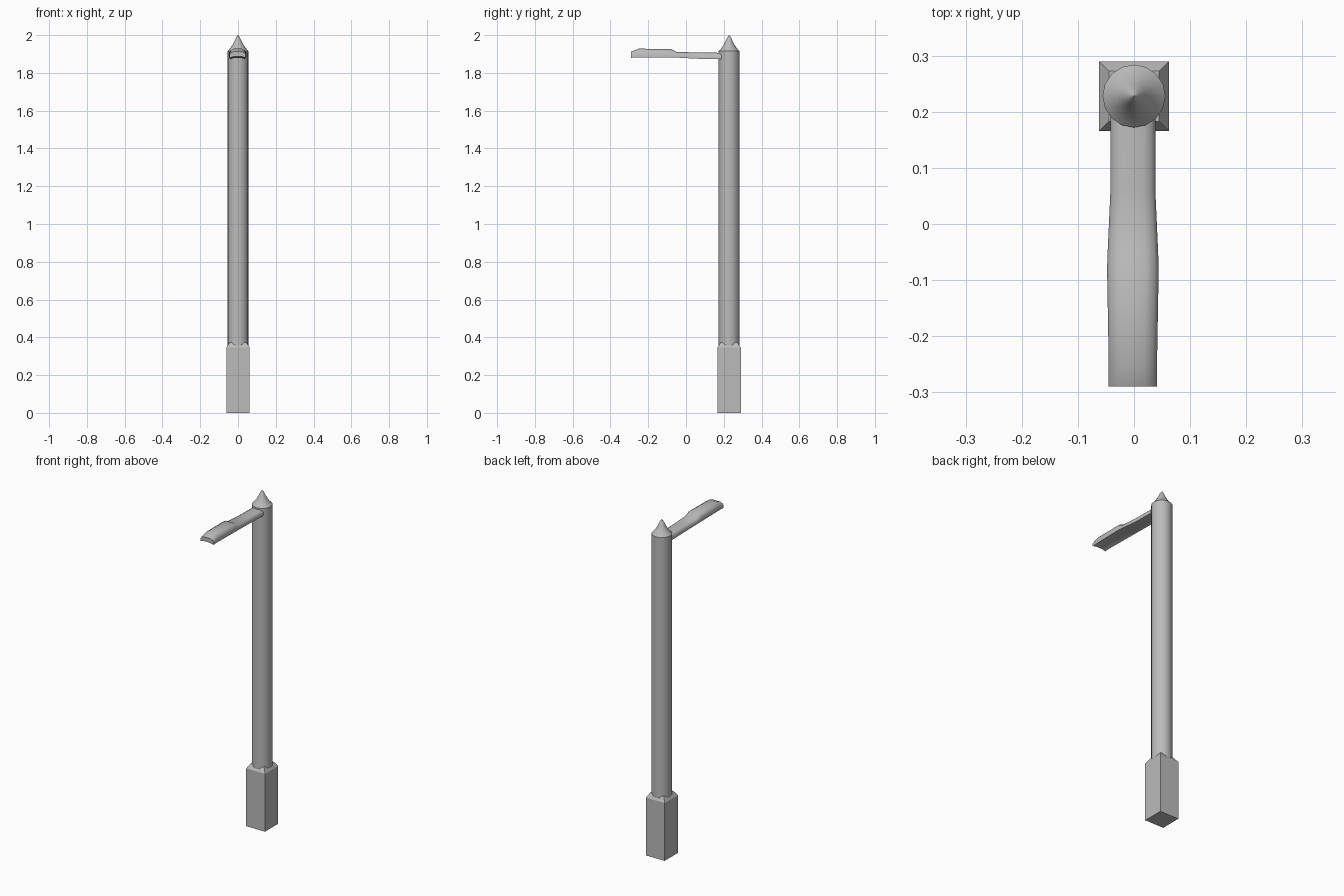
import bpy, bmesh, math

if "Cube" in bpy.data.objects:
    bpy.data.objects.remove(bpy.data.objects["Cube"])

PY = 0.228  # pole centre in y
metal = bpy.data.materials.new("grey_metal")
metal.diffuse_color = (0.5, 0.5, 0.5, 1)
metal.use_nodes = True
metal.node_tree.nodes["Principled BSDF"].inputs["Base Color"].default_value = metal.diffuse_color


def loft(name, rings, angle):
    """Skin a list of equal-length point rings and cap both ends."""
    bm = bmesh.new()
    loops = [[bm.verts.new(p) for p in ring] for ring in rings]
    for a, b in zip(loops, loops[1:]):
        for i in range(len(a)):
            j = (i + 1) % len(a)
            bm.faces.new((a[i], a[j], b[j], b[i]))
    bm.faces.new(loops[0])
    bm.faces.new(loops[-1])
    bmesh.ops.recalc_face_normals(bm, faces=bm.faces)
    mesh = bpy.data.meshes.new(name)
    bm.to_mesh(mesh)
    bm.free()
    mesh.materials.append(metal)
    ob = bpy.data.objects.new(name, mesh)
    bpy.context.collection.objects.link(ob)
    bpy.ops.object.select_all(action='DESELECT')
    ob.select_set(True)
    bpy.context.view_layer.objects.active = ob
    bpy.ops.object.shade_smooth_by_angle(angle=math.radians(angle))
    return ob


def circle(r, z, n=16):
    return [(r * math.cos(math.tau * i / n), PY + r * math.sin(math.tau * i / n), z)
            for i in range(n)]


def square(h, z):
    return [(sx * h, PY + sy * h, z) for sx, sy in ((-1, -1), (1, -1), (1, 1), (-1, 1))]


def arm_section(y, w, bottom, top):
    """Rounded top, flat sides, shallow arched underside."""
    h = top - bottom
    half = [(1, 0), (1, 0.5), (0.85, 0.8), (0.5, 1)]
    right = [(w * u, bottom + h * v) for u, v in half]
    left = [(-x, z) for x, z in reversed(right)]
    under = [(-0.5 * w, bottom + 0.2 * h), (0.5 * w, bottom + 0.2 * h)]
    return [(x - 0.002, y, z) for x, z in right + left + under]


# Square plinth with a chamfered shoulder
loft("base", [square(0.062, 0), square(0.062, 0.345), square(0.045, 0.372)], 20)

# Round post
loft("post", [circle(0.056, 0.34), circle(0.056, 1.915)], 40)

# Pointed finial with a slightly flared foot
loft("finial", [circle(0.056, 1.915), circle(0.046, 1.925), circle(0.031, 1.945),
                circle(0.02, 1.965), circle(0.011, 1.985), circle(0.001, 2.0)], 50)

# Arm widening into the lamp head
loft("arm_and_lamp_head", [arm_section(*s) for s in (
    (0.21, 0.040, 1.872, 1.906),
    (0.06, 0.040, 1.875, 1.908),
    (-0.05, 0.045, 1.881, 1.911),
    (-0.08, 0.046, 1.882, 1.927),
    (-0.25, 0.043, 1.882, 1.928),
    (-0.29, 0.043, 1.880, 1.912))], 35)
